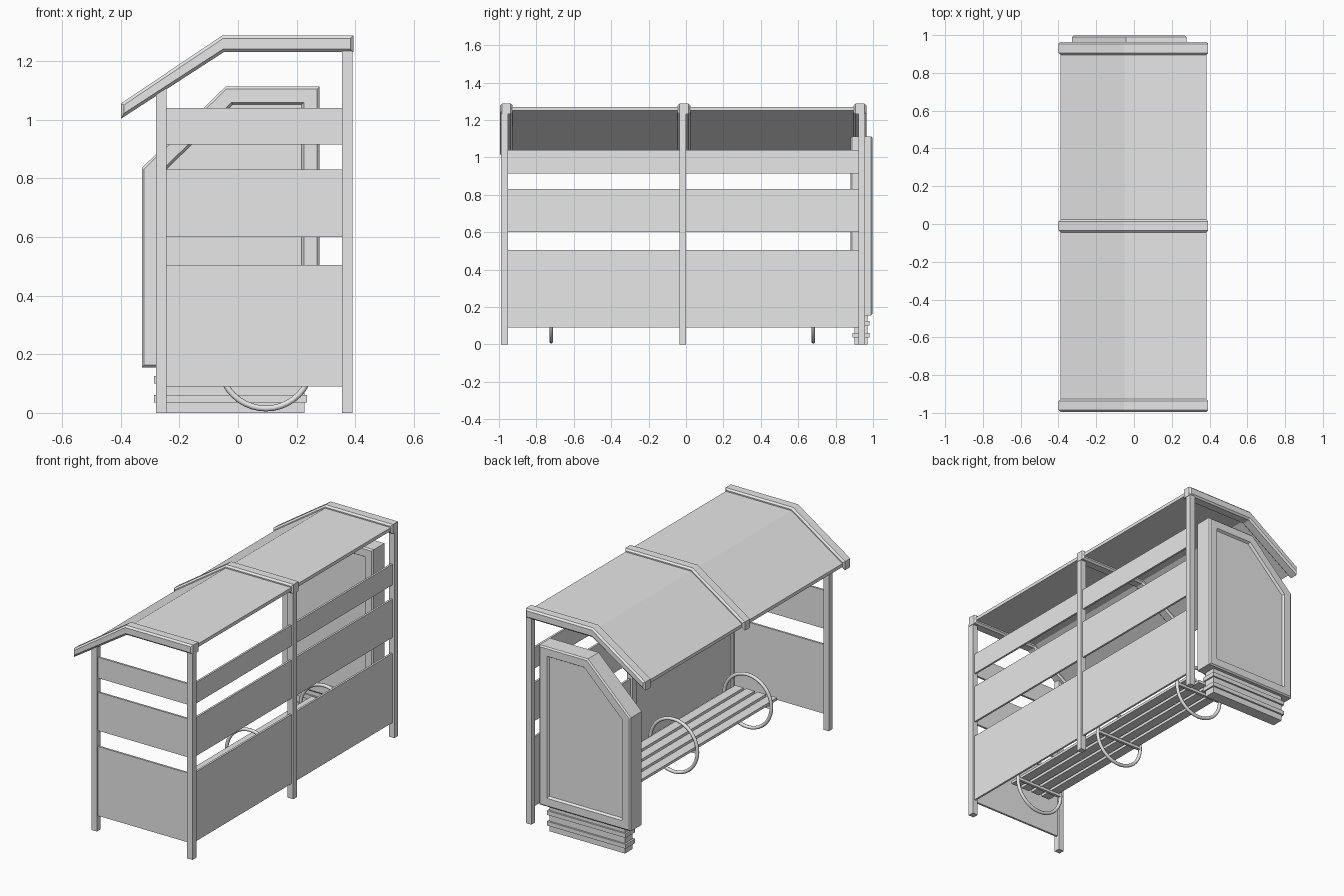
import bpy
import bmesh
import math

cube = bpy.data.objects.get("Cube")
if cube:
    bpy.data.objects.remove(cube, do_unlink=True)

grey = bpy.data.materials.new("plain_grey")
grey.use_nodes = True
grey.diffuse_color = (0.8, 0.8, 0.8, 1)
grey.node_tree.nodes["Principled BSDF"].inputs["Base Color"].default_value = (0.8, 0.8, 0.8, 1)


def finish(name, bm):
    bmesh.ops.recalc_face_normals(bm, faces=bm.faces)
    mesh = bpy.data.meshes.new(name)
    bm.to_mesh(mesh)
    bm.free()
    mesh.materials.append(grey)
    obj = bpy.data.objects.new(name, mesh)
    bpy.context.collection.objects.link(obj)
    return obj


def box(name, x, y, z):
    """Box from (min, max) pairs."""
    bm = bmesh.new()
    bmesh.ops.create_cube(bm, size=1)
    for v in bm.verts:
        for i, (lo, hi) in enumerate((x, y, z)):
            v.co[i] = (lo + hi) / 2 + v.co[i] * (hi - lo)
    return finish(name, bm)


def prism(name, outline, y, chamfer=0.0, frame=0.0, recess=0.0):
    """XZ outline extruded along y, with chamfered ends and optional sunk panels."""
    bm = bmesh.new()
    rings = [[bm.verts.new((px, py, pz)) for px, pz in outline]
             for py in (y[0] + chamfer, y[1] - chamfer)]
    caps = [bm.faces.new(r) for r in rings]
    n = len(outline)
    for i in range(n):
        j = (i + 1) % n
        bm.faces.new((rings[0][i], rings[0][j], rings[1][j], rings[1][i]))
    bmesh.ops.recalc_face_normals(bm, faces=bm.faces)
    steps = [(chamfer, chamfer)] if chamfer else []
    if frame:
        steps += [(frame, 0.0), (recess * 0.6, -recess)]
    for thickness, depth in steps:
        bmesh.ops.inset_region(bm, faces=caps, thickness=thickness, depth=depth,
                               use_even_offset=True, use_boundary=True)
    return finish(name, bm)


# Posts: three along the rear wall, one at the open side
POST = 0.036
post_ys = (-0.97, -0.018, 0.94)
for label, py in zip(("front", "middle", "back"), post_ys):
    box(f"wall_post_{label}", (0.355, 0.391), (py - POST / 2, py + POST / 2), (0, 1.245))
prism("corner_post", [(-0.28, 0), (-0.244, 0), (-0.244, 1.125), (-0.28, 1.1)],
      (post_ys[0] - POST / 2, post_ys[0] + POST / 2))

# Wall boards in three heights, on the long wall and the end wall
for label, z in (("lower", (0.09, 0.505)), ("middle", (0.6, 0.83)), ("upper", (0.915, 1.04))):
    for bay, (a, b) in zip(("front", "back"), zip(post_ys, post_ys[1:])):
        box(f"{label}_board_{bay}", (0.367, 0.379), (a + POST / 2, b - POST / 2), z)
    box(f"{label}_board_end", (-0.246, 0.357), (-0.976, -0.964), z)

# Bent roof sheet and its ribs
prism("roof_sheet",
      [(0.385, 1.27), (-0.05, 1.27), (-0.388, 1.043), (-0.388, 1.023), (-0.05, 1.25), (0.385, 1.25)],
      (-0.96, 0.93))
rib = [(0.393, 1.287), (-0.053, 1.287), (-0.399, 1.055), (-0.399, 1.003), (-0.047, 1.231), (0.393, 1.231)]
for label, py in (("front", -0.961), ("middle", -0.011), ("back", 0.93)):
    prism(f"roof_rib_{label}", rib, (py - 0.034, py + 0.034), chamfer=0.01)

# Display case with sunk panels on both faces
prism("display_case",
      [(-0.328, 0.155), (0.278, 0.155), (0.278, 1.112), (-0.043, 1.112), (-0.328, 0.835)],
      (0.88, 0.997), chamfer=0.008, frame=0.045, recess=0.014)
box("case_plinth", (-0.275, 0.227), (0.9, 0.97), (0, 0.16))
for i, z in enumerate((0.036, 0.1)):
    box(f"plinth_band_{i + 1}", (-0.286, 0.236), (0.89, 0.98), (z, z + 0.025))

# Bench: slats carried by crossbars inside three round hoops
HOOP_X, HOOP_Z = 0.095, 0.172
for label, py in (("front", -0.72), ("middle", -0.02), ("back", 0.68)):
    bpy.ops.mesh.primitive_torus_add(
        major_radius=0.157, minor_radius=0.01, major_segments=40, minor_segments=10,
        location=(HOOP_X, py, HOOP_Z), rotation=(math.pi / 2, 0, 0))
    hoop = bpy.context.object
    hoop.name = f"bench_hoop_{label}"
    hoop.data.materials.append(grey)
    bpy.ops.object.shade_smooth()
    box(f"bench_crossbar_{label}", (HOOP_X - 0.153, HOOP_X + 0.153),
        (py - 0.008, py + 0.008), (0.165, 0.181))
for i in range(4):
    cx = HOOP_X + (i - 1.5) * 0.074
    box(f"bench_slat_{i + 1}", (cx - 0.028, cx + 0.028), (-0.8, 0.76), (0.181, 0.197))
